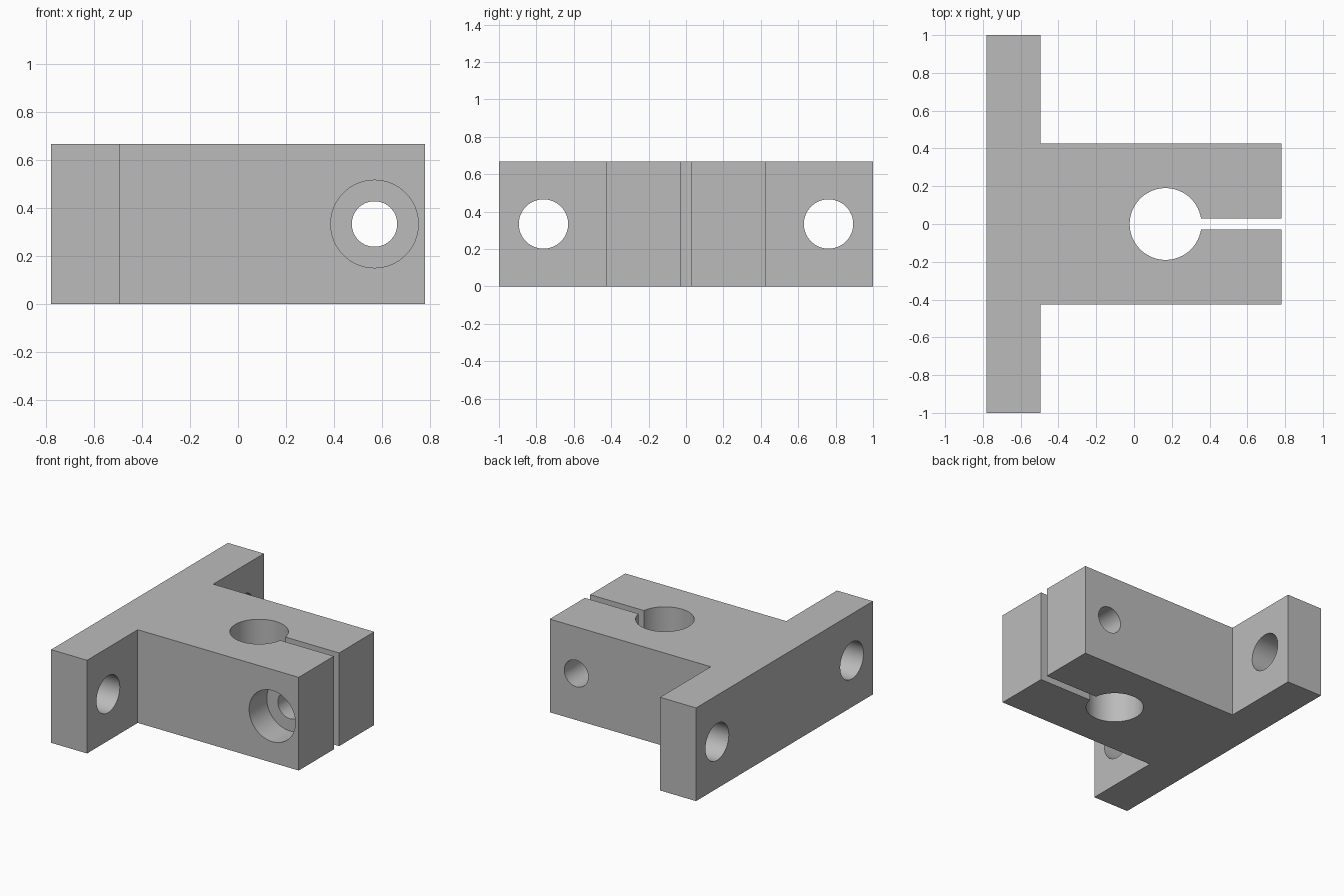
import bpy
import bmesh
from math import asin, cos, sin, pi, radians

if "Cube" in bpy.data.objects:
    bpy.data.objects.remove(bpy.data.objects["Cube"], do_unlink=True)

HEIGHT = 0.667
MID = HEIGHT / 2
BACK, FLANGE, END = -0.78, -0.495, 0.78   # x stations
ARM = 0.427                               # half width of the clamp body
BORE_X, BORE_R, SLIT = 0.167, 0.19, 0.03
BOLT_X = 0.57

grey = bpy.data.materials.new("mid_grey")
grey.use_nodes = True
grey.diffuse_color = (0.5, 0.5, 0.5, 1)
grey.node_tree.nodes["Principled BSDF"].inputs["Base Color"].default_value = (0.5, 0.5, 0.5, 1)

# T-shaped outline, running in through the slit and around the shaft bore
outer = [(END, SLIT), (END, ARM), (FLANGE, ARM), (FLANGE, 1), (BACK, 1)]
outline = outer + [(x, -y) for x, y in reversed(outer)]
start = asin(SLIT / BORE_R)
steps = 64
for i in range(steps + 1):
    a = -start - (2 * pi - 2 * start) * i / steps
    outline.append((BORE_X + BORE_R * cos(a), BORE_R * sin(a)))

bm = bmesh.new()
base = bm.faces.new([bm.verts.new((x, y, 0)) for x, y in outline])
top = bmesh.ops.extrude_face_region(bm, geom=[base])["geom"]
bmesh.ops.translate(bm, verts=[v for v in top if isinstance(v, bmesh.types.BMVert)],
                    vec=(0, 0, HEIGHT))
bmesh.ops.recalc_face_normals(bm, faces=bm.faces)
mesh = bpy.data.meshes.new("shaft_clamp_bracket")
bm.to_mesh(mesh)
bm.free()
bracket = bpy.data.objects.new("shaft_clamp_bracket", mesh)
bpy.context.collection.objects.link(bracket)
mesh.materials.append(grey)


def drill(name, radius, depth, location, rotation):
    """Cut a round hole through the bracket."""
    bpy.ops.mesh.primitive_cylinder_add(vertices=64, radius=radius, depth=depth,
                                        location=location, rotation=rotation)
    cutter = bpy.context.object
    cutter.name = name
    cutter.hide_render = True
    cutter.data.materials.append(grey)
    bpy.ops.object.select_all(action="DESELECT")
    bracket.select_set(True)
    bpy.context.view_layer.objects.active = bracket
    mod = bracket.modifiers.new(name, "BOOLEAN")
    mod.operation = "DIFFERENCE"
    mod.solver = "EXACT"
    mod.object = cutter
    bpy.ops.object.modifier_apply(modifier=name)
    bpy.data.objects.remove(cutter, do_unlink=True)


# Mounting holes through the flange
for side in (-1, 1):
    drill("mounting_hole", 0.132, 0.6, ((BACK + FLANGE) / 2, side * 0.762, MID), (0, pi / 2, 0))

# Clamp bolt hole, with a counterbore on the front
drill("bolt_hole", 0.095, 1.2, (BOLT_X, 0, MID), (pi / 2, 0, 0))
drill("counterbore", 0.183, 0.4, (BOLT_X, -ARM, MID), (pi / 2, 0, 0))

# Smooth the hole walls, keep the block edges sharp
bpy.ops.object.select_all(action="DESELECT")
bracket.select_set(True)
bpy.context.view_layer.objects.active = bracket
bpy.ops.object.shade_smooth_by_angle(angle=radians(30))
